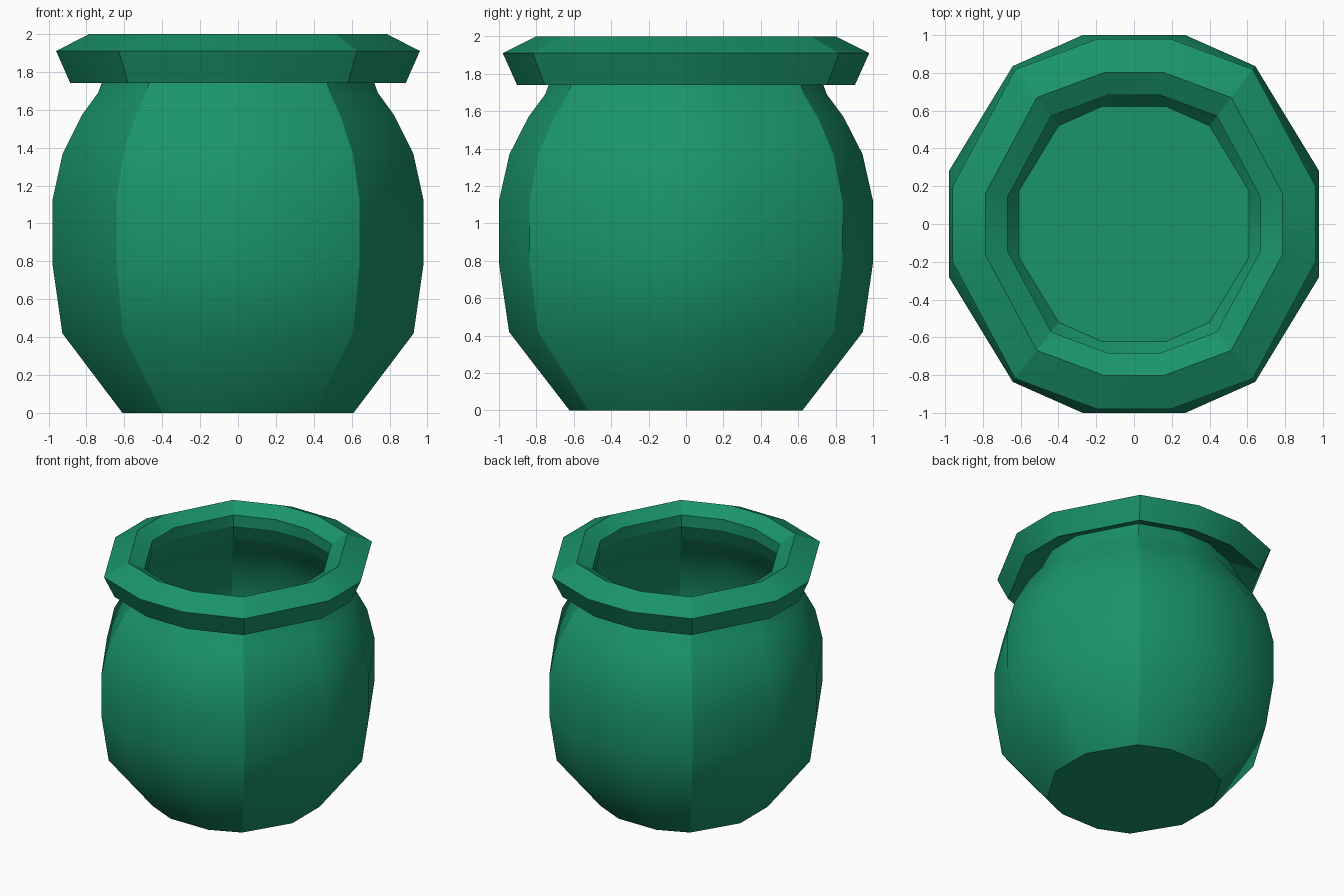
import bpy, bmesh

if "Cube" in bpy.data.objects:
    bpy.data.objects.remove(bpy.data.objects["Cube"])

green = bpy.data.materials.new("green_glaze")
green.diffuse_color = (0.01, 0.3, 0.14, 1)
green.use_nodes = True
green.node_tree.nodes["Principled BSDF"].inputs["Base Color"].default_value = green.diffuse_color


def section(r, narrow):
    """Twelve-sided outline: r is the half width in x, narrow the half width of the small sides."""
    q = [(r, r * narrow), (r * 0.655, r * 0.853), (r * narrow * 0.97, r * 1.0204)]
    half = q + [(-x, y) for x, y in reversed(q)]
    return half + [(-x, -y) for x, y in half]


def lathe(name, profile, closed=False, floor=False, sharp_rings=False):
    """Stack outlines (r, z, narrow) into a skin; the four main corners stay sharp."""
    bm = bmesh.new()
    rings = [[bm.verts.new((x, y, z)) for x, y in section(r, n)] for r, z, n in profile]
    pairs = list(zip(rings, rings[1:]))
    if closed:
        pairs.append((rings[-1], rings[0]))
    for a, b in pairs:
        for i in range(12):
            j = (i + 1) % 12
            bm.faces.new((a[i], a[j], b[j], b[i]))
    if floor:
        bm.faces.new(rings[0][::-1])
    for f in bm.faces:
        f.smooth = True
    for a, b in pairs:
        for i in (1, 4, 7, 10):
            bm.edges.get((a[i], b[i])).smooth = False
    for k, ring in enumerate(rings):
        if sharp_rings or (floor and k == 0):
            for i in range(12):
                bm.edges.get((ring[i], ring[(i + 1) % 12])).smooth = False
    me = bpy.data.meshes.new(name)
    bm.to_mesh(me)
    bm.free()
    me.materials.append(green)
    ob = bpy.data.objects.new(name, me)
    bpy.context.collection.objects.link(ob)
    return ob


# Thin rounded pot with a flat floor and a short neck
lathe("pot_body", [
    (0.61, 0.0, 0.286), (0.927, 0.42, 0.286), (0.98, 0.79, 0.286),
    (0.98, 1.12, 0.286), (0.925, 1.37, 0.286), (0.825, 1.57, 0.27),
    (0.738, 1.69, 0.24), (0.72, 1.74, 0.225), (0.672, 1.845, 0.21),
], floor=True)

# Flared rim, hollowed underneath
lathe("pot_rim", [
    (0.67, 1.845, 0.21), (0.885, 1.74, 0.21), (0.96, 1.91, 0.21),
    (0.785, 2.0, 0.21), (0.67, 1.935, 0.21),
], closed=True, sharp_rings=True)
